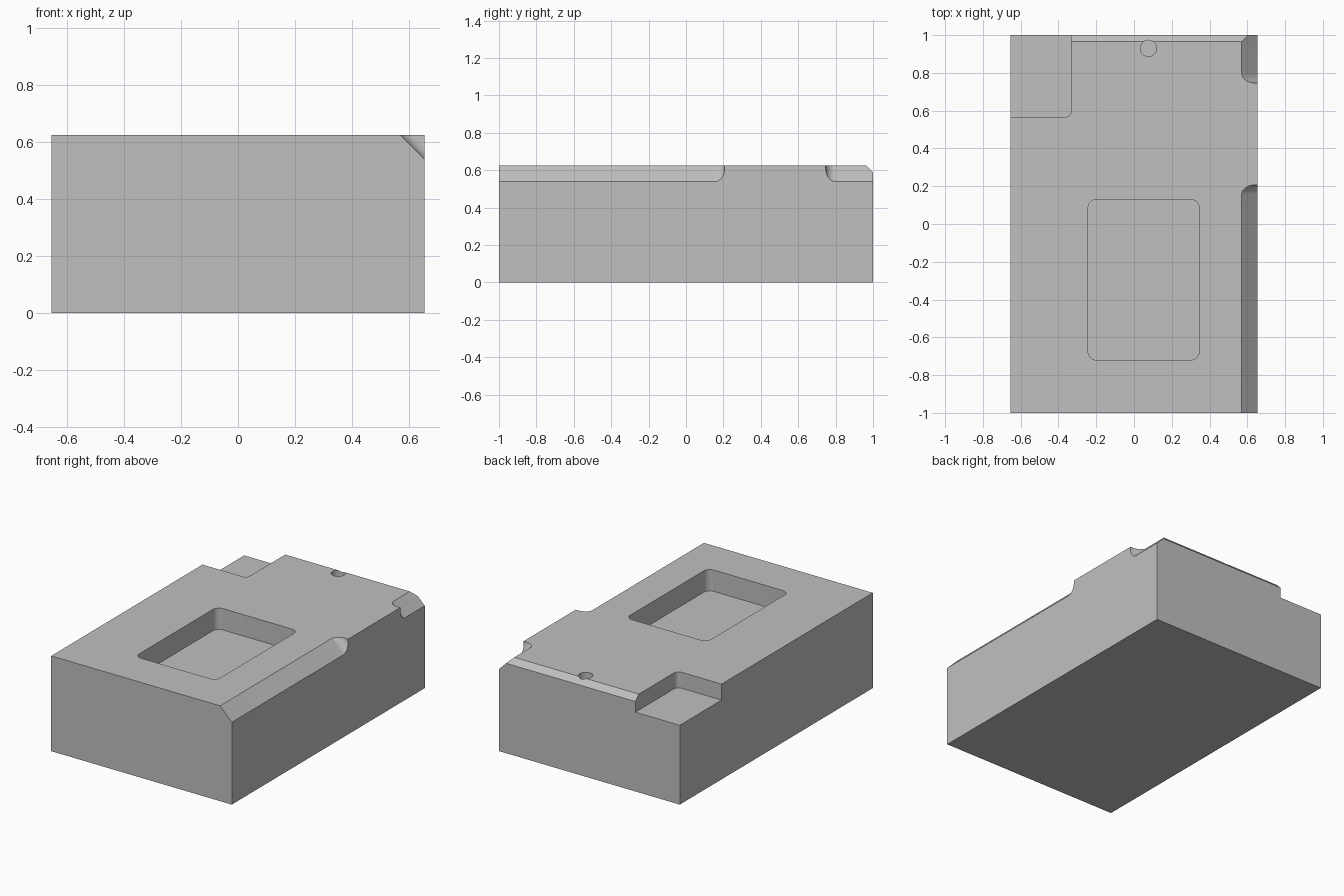
import bpy, bmesh, math
from mathutils import Vector

cube = bpy.data.objects.get("Cube")
if cube:
    bpy.data.objects.remove(cube, do_unlink=True)

W, L, H = 0.655, 1.0, 0.625      # half width, half length, height

grey = bpy.data.materials.new("machined_grey")
grey.use_nodes = True
colour = (0.53, 0.53, 0.53, 1)
grey.diffuse_color = colour
grey.node_tree.nodes["Principled BSDF"].inputs["Base Color"].default_value = colour


def prism(name, profile, origin, u, v, depth):
    """Extrude a 2D profile, laid out on axes u and v, along u x v."""
    origin, u, v = Vector(origin), Vector(u).normalized(), Vector(v).normalized()
    bm = bmesh.new()
    face = bm.faces.new([bm.verts.new(origin + u * a + v * b) for a, b in profile])
    out = bmesh.ops.extrude_face_region(bm, geom=[face])
    moved = [e for e in out["geom"] if isinstance(e, bmesh.types.BMVert)]
    bmesh.ops.translate(bm, verts=moved, vec=u.cross(v) * depth)
    bmesh.ops.recalc_face_normals(bm, faces=bm.faces)
    mesh = bpy.data.meshes.new(name)
    bm.to_mesh(mesh)
    bm.free()
    mesh.materials.append(grey)
    obj = bpy.data.objects.new(name, mesh)
    bpy.context.collection.objects.link(obj)
    return obj


def arc(cx, cy, r, start, end, steps=10):
    angles = [math.radians(start + (end - start) * i / steps) for i in range(steps + 1)]
    return [(cx + r * math.cos(a), cy + r * math.sin(a)) for a in angles]


def rounded_rect(x0, y0, x1, y1, r):
    return (arc(x1 - r, y1 - r, r, 0, 90) + arc(x0 + r, y1 - r, r, 90, 180)
            + arc(x0 + r, y0 + r, r, 180, 270) + arc(x1 - r, y0 + r, r, 270, 360))


def top_cutter(name, profile, floor):
    return prism(name, profile, (0, 0, floor), (1, 0, 0), (0, 1, 0), 1)


def side_chamfer_cutter(name, end, far, r=0.05):
    """Diagonal cut along the left top edge with a filleted end."""
    s = 1 if end > far else -1
    fillet = [(end - s * r + s * r * math.sin(t * math.pi / 20),
               r - r * math.cos(t * math.pi / 20)) for t in range(11)]
    c = 0.0425
    start = Vector((W - c, 0, H - c)) - Vector((1, 0, -1)) * 0.2
    profile = [(far, 0)] + fillet + [(end, 0.2), (far, 0.2)]
    return prism(name, profile, start, (0, 1, 0), (1, 0, 1), 0.6) \
        if Vector((0, 1, 0)).cross(Vector((1, 0, 1))).x > 0 else None


block = prism("block", [(-W, -L), (W, -L), (W, L), (-W, L)],
              (0, 0, 0), (1, 0, 0), (0, 1, 0), H)

back = 0.035
cutters = [
    # Deep central pocket
    top_cutter("pocket_cutter", rounded_rect(-0.243, -0.72, 0.345, 0.13, 0.045), H - 0.14),
    # Open corner step at the back right
    top_cutter("corner_step_cutter", rounded_rect(-1, 0.567, -0.333, 1.4, 0.03), 0.52),
    # Small blind hole near the back edge
    top_cutter("hole_cutter", arc(0.077, 0.93, 0.043, 0, 348.75, 31), H - 0.06),
    # Chamfer along the back top edge
    prism("back_chamfer_cutter",
          [(L - 2 * back, H + back), (L + back, H - 2 * back), (L + back, H + back)],
          (-1, 0, 0), (0, 1, 0), (0, 0, 1), 2),
    # Two chamfers along the left top edge
    side_chamfer_cutter("front_side_chamfer_cutter", 0.207, -1.2),
    side_chamfer_cutter("back_side_chamfer_cutter", 0.747, 1.2),
]

# Cut the block, then drop the cutters
bpy.context.view_layer.objects.active = block
for cutter in cutters:
    cutter.hide_render = True
    mod = block.modifiers.new(cutter.name, "BOOLEAN")
    mod.operation = "DIFFERENCE"
    mod.solver = "EXACT"
    mod.object = cutter
    bpy.ops.object.modifier_apply(modifier=mod.name)
    bpy.data.objects.remove(cutter, do_unlink=True)

bpy.ops.object.select_all(action="DESELECT")
block.select_set(True)
bpy.ops.object.shade_smooth_by_angle(angle=math.radians(25))
